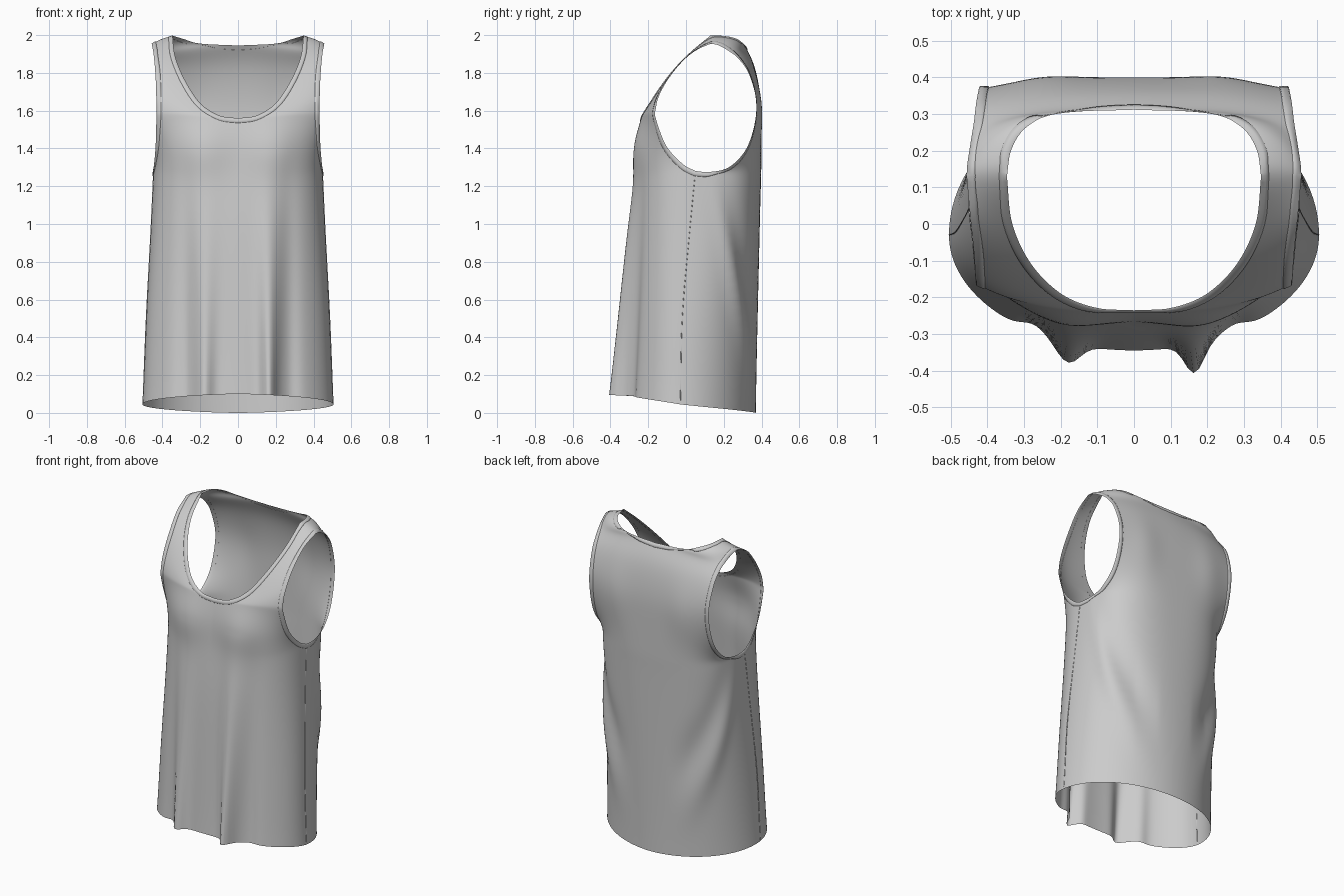
import bpy, bmesh, math
from mathutils import Vector
from mathutils.bvhtree import BVHTree

if "Cube" in bpy.data.objects:
    bpy.data.objects.remove(bpy.data.objects["Cube"])

STEPS, COLS = 8, 48

# Each row runs from the centre/neck edge to the side/armhole edge:
# inner x, y, z, outer x, y, z, squareness of the curve, share of the quarter turn
FRONT = [
    (0, -.345, .10, .505, -.03, .045, 2.0, 1),
    (0, -.325, .50, .487, -.02, .50, 2.0, 1),
    (0, -.300, .95, .462, .02, .97, 2.2, 1),
    (0, -.276, 1.20, .448, .05, 1.28, 2.5, 1),
    (0, -.268, 1.30, .442, -.02, 1.32, 2.7, .86),
    (0, -.260, 1.43, .436, -.105, 1.415, 2.8, .69),
    (0, -.235, 1.56, .432, -.16, 1.56, 2.6, .56),
    (.10, -.226, 1.575, .431, -.160, 1.61, 2.4, .53),
    (.20, -.188, 1.64, .433, -.140, 1.685, 2.1, .5),
    (.28, -.110, 1.76, .437, -.078, 1.79, 2.0, .5),
    (.332, .0, 1.885, .447, .020, 1.90, 2.0, .5),
    (.347, .13, 1.998, .457, .13, 1.955, 2.0, .5),
]
BACK = [
    (0, .370, .0, .505, -.03, .045, 2.0, 1),
    (0, .380, .50, .487, -.02, .50, 2.2, 1),
    (0, .390, .95, .462, .02, .97, 2.6, 1),
    (0, .395, 1.16, .448, .05, 1.28, 2.9, 1),
    (0, .398, 1.25, .445, .13, 1.276, 2.9, .86),
    (0, .399, 1.35, .438, .235, 1.305, 2.9, .68),
    (0, .400, 1.49, .427, .33, 1.42, 2.7, .54),
    (0, .398, 1.65, .422, .374, 1.62, 2.4, .5),
    (0, .367, 1.83, .430, .335, 1.79, 2.3, .5),
    (0, .312, 1.945, .437, .278, 1.875, 2.8, .5),
    (.20, .303, 1.955, .444, .235, 1.91, 2.3, .5),
    (.29, .267, 1.98, .450, .195, 1.935, 2.0, .5),
    (.334, .205, 1.993, .455, .163, 1.949, 2.0, .5),
    (.347, .13, 1.998, .457, .13, 1.955, 2.0, .5),
]


def spline(pts):
    """Smooth curve through the points, STEPS samples per span."""
    p = [Vector(q) for q in pts]
    p = [2 * p[0] - p[1]] + p + [2 * p[-1] - p[-2]]
    out = []
    for i in range(1, len(p) - 2):
        a, b, c, d = p[i - 1:i + 3]
        for k in range(STEPS):
            t = k / STEPS
            out.append(.5 * (2 * b + (c - a) * t + (2 * a - 5 * b + 4 * c - d) * t * t
                             + (3 * b - a - 3 * c + d) * t ** 3))
    return out + [p[-2]]


def edge(pts, corner):
    """Spline with a sharp corner where the opening begins."""
    return spline(pts[:corner + 1])[:-1] + spline(pts[corner:])


def bell(v, mid, width):
    return math.exp(-((v - mid) / width) ** 2)


def clamp(v):
    return min(1, max(0, v))


def drape(p):
    """Hanging folds, bust and shoulder blades."""
    x, y, z = p
    front, back = clamp(-y / .2), clamp(y / .1)
    fall = max(0, 1 - z / 1.4)
    wide = .034 + .03 * z
    push = fall * (.085 * bell(x, .165, wide) + .058 * bell(x, -.18, wide + .008)
                   - .022 * bell(abs(x), .275, .045))
    push += .022 * bell(abs(x), .19, .12) * bell(z, 1.40, .15)
    y += back * .010 * bell(abs(x), .24, .1) * bell(z, 1.58, .2) - front * push
    # steep folds running from the underarm down to the lower back
    d = p.y - (.15 + .2 * (1.2 - z))
    fold = back * clamp((abs(x) - .12) / .15) * .018 * bell(z, .66, .36)
    fold *= bell(d, 0, .04) - bell(d, .08, .045)
    n = Vector((p.x / .25, p.y / .16, 0))
    if n.length:
        n.normalize()
    return Vector((x, y, z)) + n * fold


def panel(bm, rows, neck, sx, flip):
    inner = edge([r[:3] for r in rows], neck)
    outer = edge([r[3:6] for r in rows], 3)
    shape = edge([(r[6], r[7], 0) for r in rows], 3)

    def turn(f, n):
        s, k = math.sin(f * math.pi / 2), max(0, math.cos(f * math.pi / 2))
        r = (s ** n + k ** n) ** (-1 / n)
        return s * r, k * r

    grid = []
    for a, b, (n, end, _) in zip(inner, outer, shape):
        s1, k1 = turn(end, n)
        line = []
        for c in range(COLS + 1):
            f = c / COLS
            s, k = turn(f * end, n)
            line.append(bm.verts.new((sx * (a.x + (b.x - a.x) * s / s1),
                                      b.y + (a.y - b.y) * (k - k1) / (1 - k1),
                                      a.z + (b.z - a.z) * f ** 1.5)))
        grid.append(line)
    for i in range(len(grid) - 1):
        for c in range(COLS):
            q = [grid[i][c], grid[i][c + 1], grid[i + 1][c + 1], grid[i + 1][c]]
            bm.faces.new(q[::-1] if flip else q)


def finish(bm, name):
    me = bpy.data.meshes.new(name)
    bm.to_mesh(me)
    for f in me.polygons:
        f.use_smooth = True
    ob = bpy.data.objects.new(name, me)
    bpy.context.collection.objects.link(ob)


# Shirt body: front and back panels, both sides, relaxed and then draped
body = bmesh.new()
for sx in (1, -1):
    panel(body, FRONT, 6, sx, sx < 0)
    panel(body, BACK, 9, sx, sx > 0)
bmesh.ops.remove_doubles(body, verts=body.verts, dist=1e-4)
inside = [v for v in body.verts if not v.is_boundary]
for _ in range(30):
    bmesh.ops.smooth_vert(body, verts=inside, factor=.5,
                          use_axis_x=True, use_axis_y=True, use_axis_z=True)
for v in body.verts:
    v.co = drape(v.co)
body.normal_update()
finish(body, "shirt_body")
surface = BVHTree.FromBMesh(body)


def binding(loop, name):
    """Narrow raised strip lying on the cloth along an opening."""
    m = len(loop)
    norm, into, vote = [], [], 0
    for i, v in enumerate(loop):
        t = (loop[(i + 1) % m].co - loop[i - 1].co).normalized()
        d = v.normal.cross(t).normalized()
        mid = sum((f.calc_center_median() for f in v.link_faces), Vector()) / len(v.link_faces)
        vote += d.dot((mid - v.co).normalized())
        norm.append(v.normal.copy())
        into.append(d)

    def even(vs, i):
        return sum((vs[(i + j) % m] for j in range(-4, 5)), Vector()).normalized()

    bm = bmesh.new()
    rings = []
    for i, v in enumerate(loop):
        n, d = even(norm, i), even(into, i) * (1 if vote > 0 else -1)
        ring = [bm.verts.new(v.co)]
        for a, h in ((.003, .003), (.014, .004), (.025, .003), (.027, -.001)):
            ring.append(bm.verts.new(surface.find_nearest(v.co + d * a)[0] + n * h))
        rings.append(ring)
    for i, r in enumerate(rings):
        nxt = rings[(i + 1) % m]
        for k in range(4):
            bm.faces.new((r[k], r[k + 1], nxt[k + 1], nxt[k]))
    bmesh.ops.recalc_face_normals(bm, faces=bm.faces)
    finish(bm, name)


# Neck and armhole bindings, found from the open edges of the body
left = {e for e in body.edges if e.is_boundary}
while left:
    e = left.pop()
    loop, cur = [e.verts[0]], e.verts[1]
    while cur != loop[0]:
        loop.append(cur)
        nxt = next((g for g in cur.link_edges if g in left), None)
        if nxt is None:
            break
        left.remove(nxt)
        cur = nxt.other_vert(cur)
    mid = sum((v.co for v in loop), Vector()) / len(loop)
    if mid.z > 1 and len(loop) > 20:
        side = "neck" if abs(mid.x) < .2 else "right_armhole" if mid.x > 0 else "left_armhole"
        binding(loop, side + "_binding")
body.free()

# Side seams
for sx, side in ((1, "right"), (-1, "left")):
    cu = bpy.data.curves.new(side + "_side_seam", 'CURVE')
    cu.dimensions = '3D'
    cu.bevel_depth = .002
    cu.bevel_resolution = 1
    pts = [drape(p * Vector((sx, 1, 1))) for p in spline([r[3:6] for r in FRONT[:4]])]
    sp = cu.splines.new('POLY')
    sp.points.add(len(pts) - 1)
    for q, p in zip(sp.points, pts):
        q.co = (*(p * Vector((.998, 1, 1))), 1)
    bpy.context.collection.objects.link(bpy.data.objects.new(side + "_side_seam", cu))
